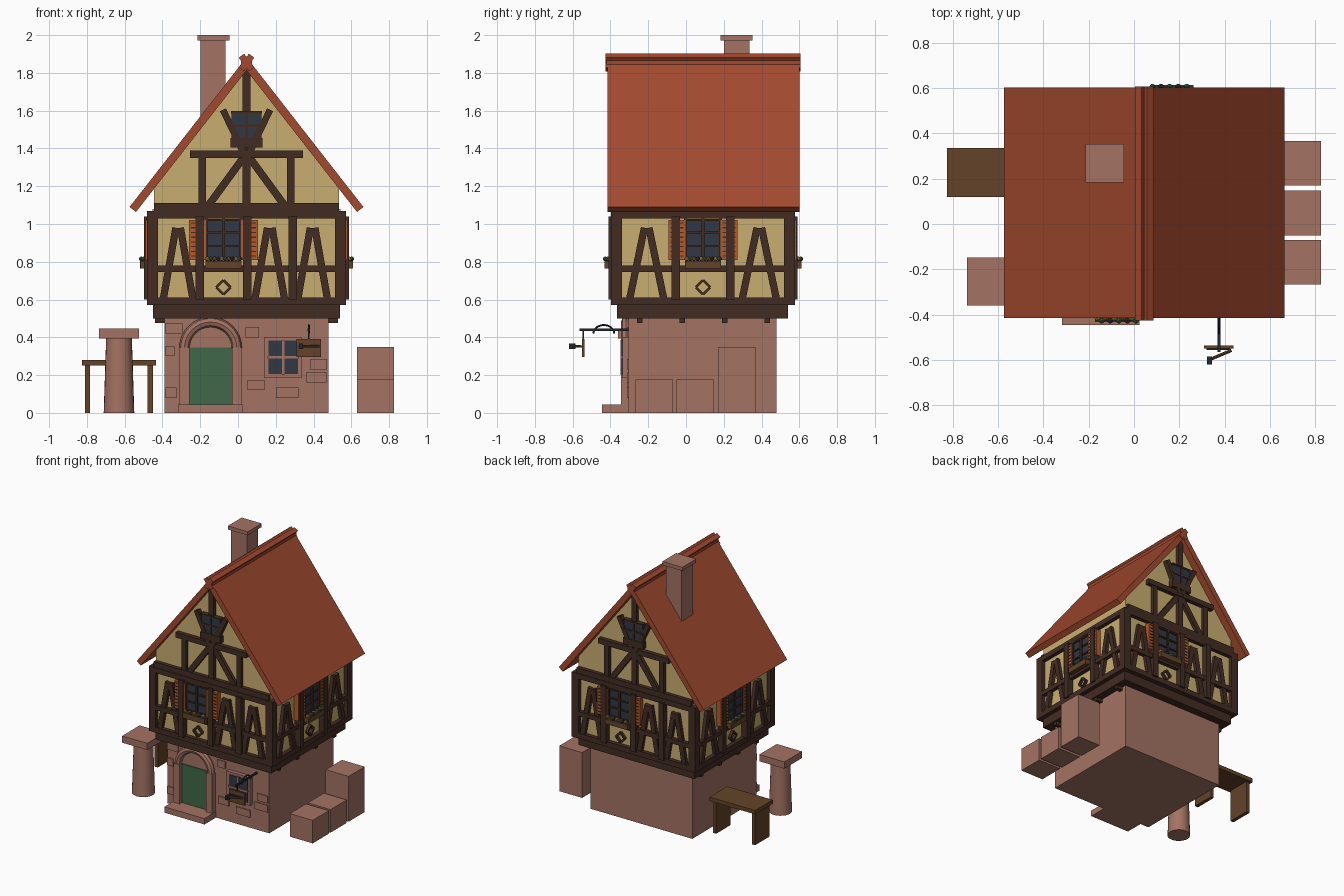
import bpy, bmesh, math
from mathutils import Matrix, Vector

old = bpy.data.objects.get("Cube")
if old:
    bpy.data.objects.remove(old)

COLOURS = {
    "stone": (0.37, 0.17, 0.125), "plaster": (0.58, 0.42, 0.16),
    "timber": (0.055, 0.025, 0.016), "door_green": (0.05, 0.14, 0.065),
    "glass": (0.03, 0.04, 0.058), "roof_tile": (0.36, 0.068, 0.028),
    "shutter_orange": (0.46, 0.10, 0.022), "wood": (0.125, 0.057, 0.021),
    "iron": (0.017, 0.021, 0.03), "flower_yellow": (0.6, 0.32, 0.05),
}
MATS = {}
for key, rgb in COLOURS.items():
    m = bpy.data.materials.new(key)
    m.use_nodes = True
    m.diffuse_color = (*rgb, 1)
    bsdf = m.node_tree.nodes["Principled BSDF"]
    bsdf.inputs["Base Color"].default_value = (*rgb, 1)
    bsdf.inputs["Roughness"].default_value = 0.9
    MATS[key] = m

PARTS = {}
I = Matrix.Identity(4)


def part(name, mat):
    return PARTS.setdefault((name, mat), bmesh.new())


def box(name, mat, lo, hi, M=I):
    """Axis-aligned box between two corners, placed by M."""
    lo, hi = Vector(lo), Vector(hi)
    size = Matrix.Diagonal((*(hi - lo), 1))
    bmesh.ops.create_cube(part(name, mat), size=1,
                          matrix=M @ Matrix.Translation((lo + hi) / 2) @ size)


def bar(name, mat, p, q, width, y0, y1, M=I):
    """Slanted bar from p to q in the x-z plane, from y0 to y1 deep."""
    d = Vector((q[0] - p[0], 0, q[1] - p[1]))
    mid = Vector(((p[0] + q[0]) / 2, 0, (p[1] + q[1]) / 2))
    turn = Matrix.Rotation(-math.atan2(d.z, d.x), 4, 'Y')
    h = d.length / 2
    box(name, mat, (-h, y0, -width / 2), (h, y1, width / 2),
        M @ Matrix.Translation(mid) @ turn)


def tube(name, mat, pts, radius):
    cu = bpy.data.curves.new(name, 'CURVE')
    cu.dimensions = '3D'
    cu.bevel_depth, cu.bevel_resolution, cu.use_fill_caps = radius, 2, True
    sp = cu.splines.new('POLY')
    sp.points.add(len(pts) - 1)
    for point, co in zip(sp.points, pts):
        point.co = (*co, 1)
    tmp = bpy.data.objects.new(name + "_path", cu)
    part(name, mat).from_mesh(bpy.data.meshes.new_from_object(tmp))
    bpy.data.objects.remove(tmp)


def cone(name, mat, r1, r2, depth, M, segments=24):
    bmesh.ops.create_cone(part(name, mat), cap_ends=True, segments=segments,
                          radius1=r1, radius2=r2, depth=depth, matrix=M)


def prism(name, mat, outline, y0, y1, M=I):
    bm = part(name, mat)
    face = bm.faces.new([bm.verts.new(M @ Vector((x, y0, z))) for x, z in outline])
    out = bmesh.ops.extrude_face_region(bm, geom=[face])["geom"]
    move = M.to_3x3() @ Vector((0, y1 - y0, 0))
    bmesh.ops.translate(bm, vec=move, verts=[v for v in out if isinstance(v, bmesh.types.BMVert)])


CX, CY = 0.045, 0.09
HX, HY = 0.5275, 0.4875
C = Matrix.Translation((CX, CY, 0))

# Storeys
box("ground_floor", "stone", (-0.39, -0.305, 0), (0.48, 0.48, 0.5))
box("jetty", "timber", (-0.45, -0.365, 0.5), (0.54, 0.54, 0.575))
for y in (-0.245, -0.02, 0.205, 0.43):
    box("joists", "timber", (-0.44, y - 0.015, 0.475), (0.53, y + 0.015, 0.51))
box("upper_floor", "plaster", (-HX + 0.03, -HY + 0.03, 0.572), (HX - 0.03, HY - 0.03, 1.08), C)
prism("gable_walls", "plaster", [(-0.49, 1.07), (0.49, 1.07), (0.49, 1.19), (0, 1.83), (-0.49, 1.19)],
      -0.455, 0.455, C)


def window(side, u, M):
    # Glass, casing and glazing bars
    box(side + "_glass", "glass", (u - 0.09, 0.01, 0.815), (u + 0.09, 0.035, 1.025), M)
    f = side + "_window_frame"
    for x in (-0.093, 0, 0.093):
        box(f, "timber", (u + x - 0.008, -0.002, 0.81), (u + x + 0.008, 0.03, 1.03), M)
    for z in (0.815, 0.885, 0.955, 1.022):
        box(f, "timber", (u - 0.095, 0.0, z - 0.005), (u + 0.095, 0.03, z + 0.005), M)
    # Louvred shutters
    for s in (-1, 1):
        x = u + s * 0.138
        box(side + "_shutters", "shutter_orange", (x - 0.045, -0.008, 0.81), (x + 0.045, 0.03, 1.02), M)
        for k in range(8):
            z = 0.83 + k * 0.025
            box(side + "_louvres", "timber", (x - 0.035, -0.012, z - 0.003), (x + 0.035, 0.0, z + 0.003), M)
    # Flower box
    box(side + "_planter", "wood", (u - 0.095, -0.035, 0.765), (u + 0.095, 0.03, 0.805), M)
    mats = ("flower_yellow", "door_green", "shutter_orange", "glass")
    for k in range(10):
        at = M @ Matrix.Translation((u - 0.085 + k * 0.019, -0.017 - 0.012 * (k % 2), 0.815))
        bmesh.ops.create_icosphere(part(side + "_flowers", mats[k % 4]), subdivisions=1, radius=0.014, matrix=at)
    # Diamond ornament
    tips = [(u - 0.038, 0.665), (u, 0.703), (u + 0.038, 0.665), (u, 0.627)]
    for a, b in zip(tips, tips[1:] + tips[:1]):
        bar(side + "_diamond", "timber", a, b, 0.014, 0.01, 0.035, M)


def facade(side, half, M, win, posts, braces, spread):
    n = side + "_timber_frame"
    for z0, z1 in ((0.57, 0.612), (0.745, 0.78), (1.03, 1.07)):
        box(n, "timber", (-half, 0, z0), (half, 0.04, z1), M)
    for s in (-1, 1):
        box(n, "timber", (s * half, 0, 0.57), (s * (half - 0.058), 0.04, 1.07), M)
    for u in posts:
        box(n, "timber", (u - 0.022, -0.014, 0.6), (u + 0.022, 0.04, 1.04), M)
    for u in braces:
        for s in (-1, 1):
            bar(n, "timber", (u + s * 0.012, 0.98), (u + s * spread, 0.605), 0.038, 0.004, 0.04, M)
    window(side, win, M)


def gable(side, M):
    n = side + "_gable_frame"
    box(n, "timber", (-0.49, 0.004, 1.065), (0.49, 0.04, 1.112), M)
    box(n, "timber", (-0.3, 0.0, 1.35), (0.3, 0.04, 1.39), M)
    box(n, "timber", (-0.022, 0.006, 1.1), (0.022, 0.04, 1.82), M)
    for s in (-1, 1):
        box(n, "timber", (s * 0.255, 0.006, 1.1), (s * 0.215, 0.04, 1.36), M)
        bar(n, "timber", (s * 0.01, 1.36), (s * 0.2, 1.1), 0.04, 0.008, 0.04, M)
        bar(n, "timber", (s * 0.012, 1.37), (s * 0.125, 1.605), 0.035, -0.004, 0.04, M)
    # Attic window
    box(side + "_attic_glass", "glass", (-0.08, 0.0, 1.44), (0.08, 0.035, 1.59), M)
    f = side + "_attic_window_frame"
    box(f, "timber", (-0.085, -0.006, 1.405), (0.085, 0.035, 1.455), M)
    box(f, "timber", (-0.008, -0.006, 1.45), (0.008, 0.03, 1.595), M)
    for z in (1.52, 1.592):
        box(f, "timber", (-0.083, -0.006, z - 0.006), (0.083, 0.03, z + 0.006), M)


# Four upper facades, opposite ones alike
for i, side in enumerate(("front", "left", "back", "right")):
    depth, half = (HY, HX) if i % 2 == 0 else (HX, HY)
    M = C @ Matrix.Rotation(i * math.pi / 2, 4, 'Z') @ Matrix.Translation((0, -depth, 0))
    if i % 2 == 0:
        facade(side, half, M, -0.122, (-0.247, 0.004, 0.245), (-0.362, 0.123, 0.35), 0.078)
        gable(side, M)
    else:
        facade(side, half, M, 0, (-0.145, 0.145), (-0.298, 0.298), 0.09)

# Roof slabs, crossed ridge tiles and chimney
for s in (-1, 1):
    bar("roof", "roof_tile", (CX, 1.848), (CX + s * 0.602, 1.077), 0.043, -0.415, 0.602)
    bar("ridge_tiles", "roof_tile", (CX - s * 0.027, 1.891), (CX + s * 0.027, 1.819), 0.035, -0.425, 0.607)
box("ridge_cap", "roof_tile", (CX - 0.03, -0.42, 1.84), (CX + 0.03, 0.605, 1.885))
box("chimney", "stone", (-0.198, 0.2, 1.45), (-0.065, 0.335, 1.975))
box("chimney_cap", "stone", (-0.215, 0.183, 1.972), (-0.045, 0.352, 2.0))

# Doorway
DX = -0.145
box("door_step", "stone", (-0.317, -0.445, 0), (0.025, -0.3, 0.045))
box("door", "door_green", (DX - 0.112, -0.318, 0.045), (DX + 0.112, -0.3, 0.345))
for s in (-1, 1):
    box("door_jambs", "stone", (DX + s * 0.165, -0.345, 0.045), (DX + s * 0.112, -0.3, 0.345))
arc = [math.pi * k / 16 for k in range(17)]
tube("door_arch", "stone", [(DX + 0.139 * math.cos(a), -0.318, 0.342 + 0.139 * math.sin(a)) for a in arc], 0.027)
prism("door_lunette", "stone", [(DX + 0.13 * math.cos(a), 0.342 + 0.13 * math.sin(a)) for a in arc], -0.312, -0.3)

# Ground floor window
box("lower_window_surround", "stone", (0.137, -0.335, 0.185), (0.337, -0.3, 0.402))
box("lower_glass", "glass", (0.162, -0.341, 0.205), (0.318, -0.33, 0.382))
box("lower_window_bars", "stone", (0.234, -0.348, 0.2), (0.246, -0.33, 0.387))
box("lower_window_bars", "stone", (0.157, -0.348, 0.288), (0.323, -0.33, 0.3))

# Raised wall stones
for x, z, w in ((-0.385, 0.08, 0.06), (-0.385, 0.3, 0.05), (-0.385, 0.42, 0.09), (0.05, 0.12, 0.09),
                (0.04, 0.4, 0.07), (0.36, 0.16, 0.11), (0.38, 0.23, 0.09), (0.2, 0.08, 0.12)):
    box("wall_stones", "stone", (x, -0.313, z), (x + w, -0.3, z + 0.055))

# Hanging sign with a hammer
SX = 0.375
box("sign_bracket", "iron", (SX - 0.006, -0.565, 0.434), (SX + 0.006, -0.3, 0.446))
tube("sign_bracket", "iron", [(SX, -0.435 + 0.055 * math.cos(a), 0.42 + 0.045 * math.sin(a)) for a in arc], 0.005)
box("sign_hanger", "iron", (SX - 0.004, -0.547, 0.38), (SX + 0.004, -0.539, 0.44))
box("sign_board", "wood", (SX - 0.065, -0.55, 0.295), (SX + 0.065, -0.537, 0.39))
tube("sign_hammer_handle", "wood", [(0.43, -0.558, 0.352), (0.33, -0.6, 0.352)], 0.007)
box("sign_hammer_head", "iron", (0.322, -0.62, 0.338), (0.345, -0.585, 0.368))
box("sign_emblem", "iron", (0.32, -0.556, 0.345), (0.425, -0.549, 0.358))

# Round pedestal, bench and stone blocks
cone("pedestal", "stone", 0.081, 0.068, 0.4, Matrix.Translation((-0.63, -0.253, 0.2)))
box("pedestal_cap", "stone", (-0.737, -0.36, 0.395), (-0.523, -0.147, 0.447))
box("bench_top", "wood", (-0.825, 0.12, 0.25), (-0.435, 0.335, 0.28))
for x in (-0.81, -0.478):
    box("bench_legs", "wood", (x, 0.14, 0), (x + 0.027, 0.315, 0.255))
for y, h in ((-0.267, 0.178), (-0.05, 0.178), (0.17, 0.35)):
    box("stone_blocks", "stone", (0.63, y, 0), (0.825, y + 0.197, h))

# Turn the collected parts into objects
ROUND = ("door_arch", "pedestal", "sign_bracket", "sign_hammer_handle")
for (name, mat), bm in PARTS.items():
    bmesh.ops.recalc_face_normals(bm, faces=bm.faces)
    mesh = bpy.data.meshes.new(name)
    for face in bm.faces:
        face.material_index = 0
    bm.to_mesh(mesh)
    bm.free()
    mesh.materials.clear()
    mesh.materials.append(MATS[mat])
    ob = bpy.data.objects.new(name, mesh)
    bpy.context.collection.objects.link(ob)
    if name in ROUND:
        bpy.ops.object.select_all(action='DESELECT')
        ob.select_set(True)
        bpy.context.view_layer.objects.active = ob
        bpy.ops.object.shade_smooth_by_angle()
